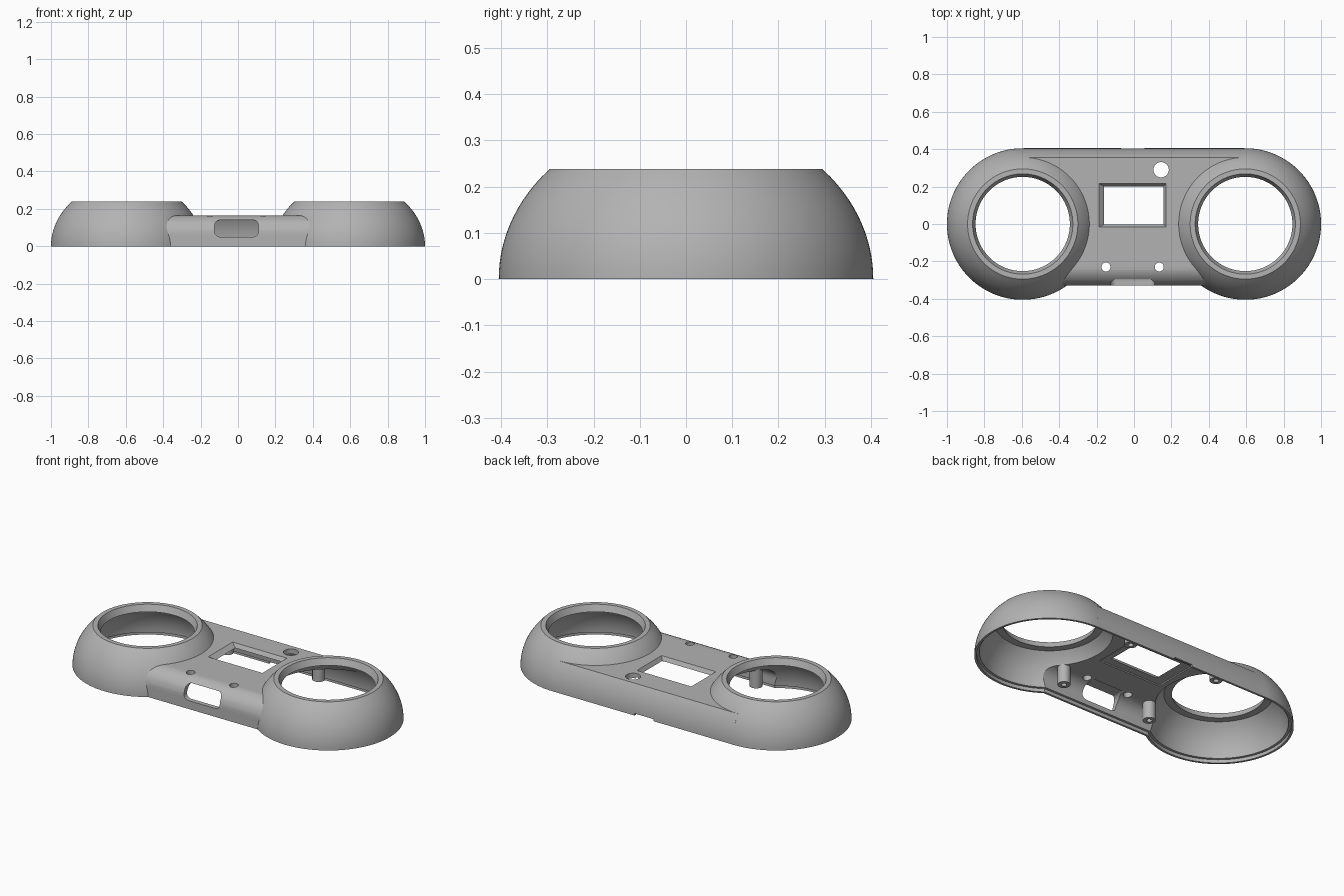
import bpy, bmesh
from math import sin, cos, pi, sqrt, radians

cube = bpy.data.objects.get("Cube")
if cube:
    bpy.data.objects.remove(cube, do_unlink=True)

DOME_X, RADIUS, RISE, TOP = 0.595, 0.405, 0.347, 0.238
SEG = 128

grey = bpy.data.materials.new("light grey plastic")
grey.use_nodes = True
colour = (0.45, 0.45, 0.45, 1)
grey.diffuse_color = colour
grey.node_tree.nodes["Principled BSDF"].inputs["Base Color"].default_value = colour


def loft(name, rings):
    """Closed solid through rings of equal point count."""
    bm = bmesh.new()
    loops = [[bm.verts.new(p) for p in ring] for ring in rings]
    n = len(loops[0])
    for a, b in zip(loops, loops[1:]):
        for i in range(n):
            j = (i + 1) % n
            bm.faces.new((a[i], a[j], b[j], b[i]))
    bm.faces.new(loops[0])
    bm.faces.new(loops[-1])
    bmesh.ops.recalc_face_normals(bm, faces=bm.faces)
    mesh = bpy.data.meshes.new(name)
    bm.to_mesh(mesh)
    bm.free()
    mesh.materials.append(grey)
    ob = bpy.data.objects.new(name, mesh)
    bpy.context.collection.objects.link(ob)
    return ob


def lathe(name, x, y, profile, seg=SEG):
    """Solid of revolution from (radius, z) points."""
    return loft(name, [[(x + r * cos(2 * pi * i / seg), y + r * sin(2 * pi * i / seg), z)
                        for i in range(seg)] for r, z in profile])


def prism(name, outline, half):
    """Extrude a (y, z) outline along x."""
    return loft(name, [[(x, y, z) for y, z in outline] for x in (-half, half)])


def rect(x0, x1, y0, y1, z):
    return [(x0, y0, z), (x1, y0, z), (x1, y1, z), (x0, y1, z)]


def combine(target, tool, operation):
    mod = target.modifiers.new(tool.name, 'BOOLEAN')
    mod.operation, mod.object, mod.solver = operation, tool, 'EXACT'
    bpy.ops.object.select_all(action='DESELECT')
    bpy.context.view_layer.objects.active = target
    target.select_set(True)
    bpy.ops.object.modifier_apply(modifier=mod.name)
    bpy.data.objects.remove(tool, do_unlink=True)


def curve(radius, rise, z0, z1, steps=14):
    """Elliptical wall section as (radius, z)."""
    zs = [z0 + (z1 - z0) * i / steps for i in range(steps + 1)]
    return [(radius * sqrt(1 - (z / rise) ** 2), z) for z in zs]


def body_outline(inset, top, bottom):
    """Bridge section: curved back wall, flat top, rounded front."""
    back = curve(RADIUS - inset, RISE - inset, max(bottom, 0), top)
    r = 0.1 - inset
    front = [(-0.23 - r * sin(a), top - r + r * cos(a))
             for a in (pi / 2 * i / 10 for i in range(11))]
    return [(RADIUS - inset, bottom - 0.001)] * (bottom < 0) + back + front + [(-0.23 - r, bottom)]


# Outer solid: bridge plus two domes
shell = prism("speaker_shell", body_outline(0, 0.165, 0), DOME_X - 0.005)
for s in (-1, 1):
    combine(shell, lathe("dome", s * DOME_X, 0, curve(RADIUS, RISE, 0, TOP)), 'UNION')

# Hollow interior with stepped bottom lip and chamfered round openings
combine(shell, prism("bridge_hollow", body_outline(0.027, 0.135, -0.05), DOME_X - 0.005), 'DIFFERENCE')
combine(shell, prism("bridge_lip", [(0.392, -0.05), (0.392, 0.02), (-0.317, 0.02), (-0.317, -0.05)],
                     DOME_X - 0.005), 'DIFFERENCE')
for s in (-1, 1):
    inner = [(0.392, -0.05), (0.392, 0.02)] + curve(0.378, 0.32, 0.02, 0.2)
    inner += [(0.252, 0.2), (0.269, 0.24)]
    combine(shell, lathe("dome_hollow", s * DOME_X, 0, inner), 'DIFFERENCE')

# Screw posts with pilot holes
for x in (-0.3, 0.3):
    for y in (-0.23, 0.33):
        combine(shell, lathe("post", x, y, [(0.035, 0.03), (0.035, 0.145)], 32), 'UNION')
        combine(shell, lathe("pilot", x, y, [(0.015, 0), (0.015, 0.12)], 24), 'DIFFERENCE')

# Display window with sloped frame and a shallow seat underneath
combine(shell, loft("window", [rect(-0.157, 0.157, -0.001, 0.2, 0.1),
                               rect(-0.157, 0.157, -0.001, 0.2, 0.14),
                               rect(-0.187, 0.172, -0.016, 0.216, 0.166)]), 'DIFFERENCE')
combine(shell, loft("seat", [rect(-0.22, 0.2, -0.05, 0.25, z) for z in (0.1, 0.142)]), 'DIFFERENCE')

# Round button and lamp holes
for x, y, r in ((0.145, 0.29, 0.041), (-0.15, -0.23, 0.024), (0.135, -0.23, 0.024)):
    combine(shell, lathe("hole", x, y, [(r, 0.1), (r, 0.2)], 48), 'DIFFERENCE')

# Rounded port slot in the front wall
slot = []
for k, (cx, cz) in enumerate(((0.08, 0.11), (-0.095, 0.11), (-0.095, 0.08), (0.08, 0.08))):
    for i in range(7):
        a = pi / 2 * (k + i / 6)
        slot.append((cx + 0.03 * cos(a), cz + 0.03 * sin(a)))
combine(shell, loft("port", [[(x, y, z) for x, z in slot] for y in (-0.4, -0.22)]), 'DIFFERENCE')

# Small notch in the back bottom edge
combine(shell, loft("notch", [rect(-0.07, 0.055, 0.36, 0.45, z) for z in (-0.02, 0.012)]), 'DIFFERENCE')

shell.select_set(True)
bpy.context.view_layer.objects.active = shell
bpy.ops.object.shade_smooth_by_angle(angle=radians(25))
